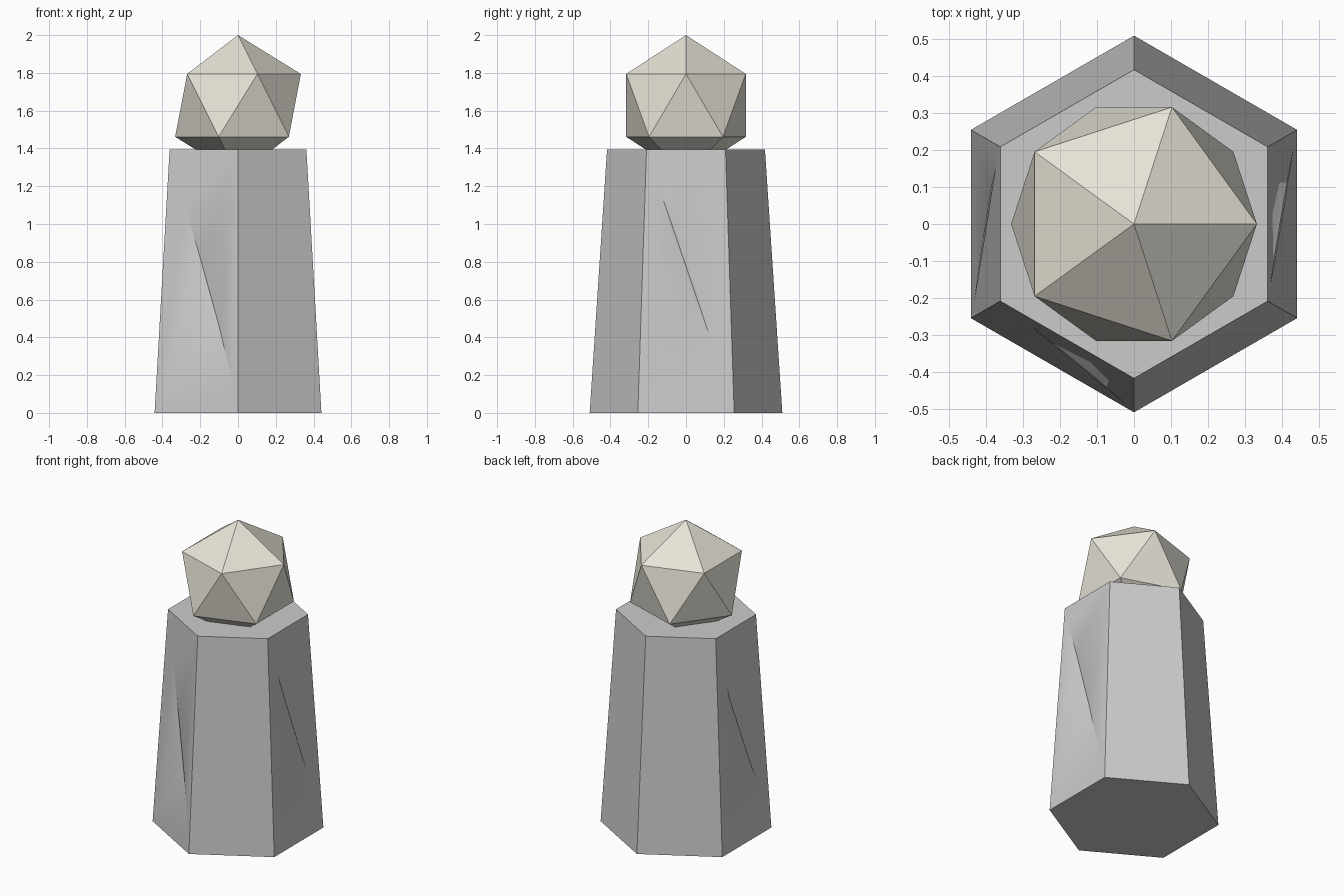
import bpy, bmesh
from math import sin, cos, radians

if "Cube" in bpy.data.objects:
    bpy.data.objects.remove(bpy.data.objects["Cube"])

H, R0, R1 = 1.395, 0.51, 0.418      # pillar height, bottom and top radius


def panel_point(angle, u, z, d):
    """Point on a pillar side: u across, z up, d out of the surface."""
    a = radians(angle)
    r = cos(radians(30)) * (R0 + (R1 - R0) * z / H) + d
    return (r * cos(a) - u * sin(a), r * sin(a) + u * cos(a), z)


def make_object(name, bm):
    bmesh.ops.recalc_face_normals(bm, faces=bm.faces)
    me = bpy.data.meshes.new(name)
    bm.to_mesh(me)
    bm.free()
    ob = bpy.data.objects.new(name, me)
    bpy.context.collection.objects.link(ob)
    return ob


# Tapered six-sided pillar with corners on the y axis
bm = bmesh.new()
rings = []
for r, z in ((R0, 0), (R1, H)):
    rings.append([bm.verts.new((r * cos(radians(30 + 60 * i)), r * sin(radians(30 + 60 * i)), z))
                  for i in range(6)])
for i in range(6):
    j = (i + 1) % 6
    bm.faces.new((rings[0][i], rings[0][j], rings[1][j], rings[1][i]))
bm.faces.new(rings[0])
bm.faces.new(rings[1])
pillar = make_object("pillar", bm)

# Shallow V-shaped cracks running diagonally down three sides
cracks = {
    0: [(-0.17, 1.27), (-0.09, 1.04), (0.06, 0.6), (0.225, 0.11)],
    180: [(-0.16, 1.2), (-0.09, 0.96), (0.07, 0.52), (0.225, 0.11)],
    240: [(-0.115, 1.13), (0.0, 0.8), (0.12, 0.46), (0.235, 0.1)],
}
W, D = 0.013, 0.0065
for angle, pts in cracks.items():
    bm = bmesh.new()
    tip, *mid, tail = pts
    loops = [[bm.verts.new(panel_point(angle, u + du, z, d))
              for du, d in ((-W, 0.0005), (0, -D), (W, 0.0005), (0, D))] for u, z in mid]
    for a, b in zip(loops, loops[1:]):
        for i in range(4):
            j = (i + 1) % 4
            bm.faces.new((a[i], a[j], b[j], b[i]))
    for (u, z), loop in ((tip, loops[0]), (tail, loops[-1])):
        end = bm.verts.new(panel_point(angle, u, z, 0.0005))
        for i in range(4):
            bm.faces.new((loop[i], loop[(i + 1) % 4], end))
    cutter = make_object("crack_cutter", bm)
    cutter.hide_render = True
    mod = pillar.modifiers.new("crack", 'BOOLEAN')
    mod.operation = 'DIFFERENCE'
    mod.solver = 'EXACT'
    mod.object = cutter
    bpy.ops.object.select_all(action='DESELECT')
    bpy.context.view_layer.objects.active = pillar
    pillar.select_set(True)
    bpy.ops.object.modifier_apply(modifier=mod.name)
    bpy.data.objects.remove(cutter)
bpy.ops.object.shade_smooth_by_angle(angle=radians(32))

# Faceted orb sunk into the pillar top
bpy.ops.mesh.primitive_ico_sphere_add(subdivisions=1, radius=0.372, location=(0, 0, 1.628))
orb = bpy.context.object
orb.name = "orb"
mat = bpy.data.materials.new("pale_stone")
mat.diffuse_color = (0.8, 0.77, 0.68, 1)
mat.use_nodes = True
mat.node_tree.nodes["Principled BSDF"].inputs["Base Color"].default_value = mat.diffuse_color
orb.data.materials.append(mat)
